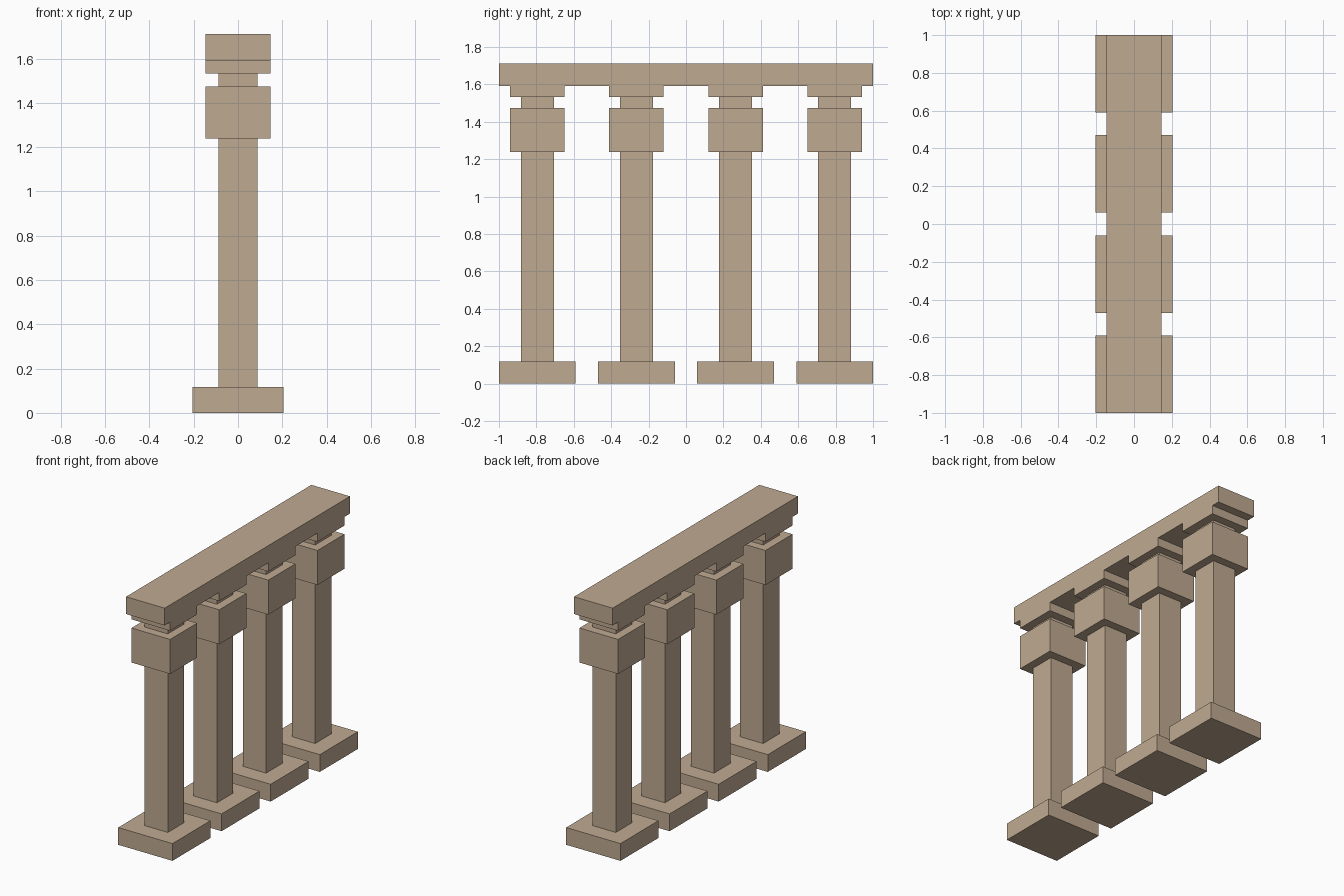
import bpy

cube = bpy.data.objects.get("Cube")
if cube:
    bpy.data.objects.remove(cube, do_unlink=True)

# One sandstone colour for everything
stone = bpy.data.materials.new("sandstone")
stone.use_nodes = True
color = (0.52, 0.40, 0.285, 1.0)
stone.diffuse_color = color
bsdf = next(n for n in stone.node_tree.nodes if n.type == "BSDF_PRINCIPLED")
bsdf.inputs["Base Color"].default_value = color
bsdf.inputs["Roughness"].default_value = 0.9


def block(name, half_x, half_y, y, bottom, top):
    """Flat-faced stone block spanning bottom to top."""
    bpy.ops.mesh.primitive_cube_add(size=2, location=(0, y, (bottom + top) / 2))
    obj = bpy.context.object
    obj.name = name
    obj.scale = (half_x, half_y, (top - bottom) / 2)
    bpy.ops.object.transform_apply(location=False, rotation=False, scale=True)
    obj.data.materials.append(stone)


# Square column parts: name, half width, bottom, top
column_parts = [
    ("base", 0.205, 0.0, 0.118),
    ("shaft", 0.088, 0.118, 1.238),
    ("capital", 0.146, 1.238, 1.474),
    ("neck", 0.088, 1.474, 1.533),
    ("top_plate", 0.146, 1.533, 1.592),
]

# Row of four evenly spaced columns
for i in range(4):
    y = (i - 1.5) * 0.53
    for part, half, bottom, top in column_parts:
        block(f"column_{i + 1}_{part}", half, half, y, bottom, top)

# Beam across the column tops
block("beam", 0.146, 1.0, 0, 1.592, 1.71)
